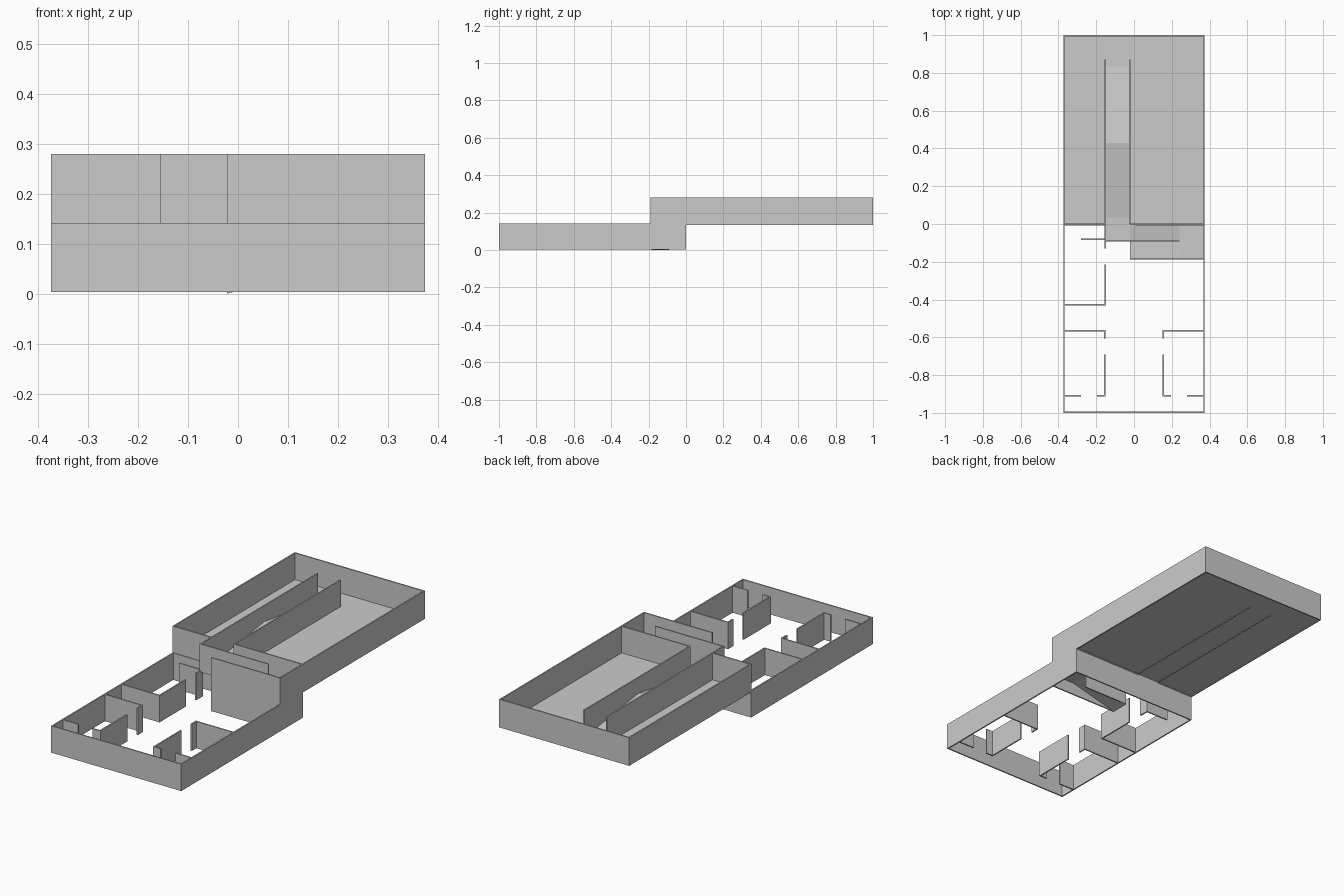
import bpy, bmesh

if "Cube" in bpy.data.objects:
    bpy.data.objects.remove(bpy.data.objects["Cube"])

T = 0.007             # wall thickness
LOW = (0.003, 0.142)  # lower storey height range
UP = (0.134, 0.28)    # upper storey height range
FULL = (0.003, 0.28)


def new_object(name, bm):
    bmesh.ops.recalc_face_normals(bm, faces=bm.faces)
    mesh = bpy.data.meshes.new(name)
    bm.to_mesh(mesh)
    bm.free()
    ob = bpy.data.objects.new(name, mesh)
    bpy.context.collection.objects.link(ob)
    return ob


def box(name, x0, x1, y0, y1, z0, z1):
    bm = bmesh.new()
    bmesh.ops.create_cube(bm, size=1)
    for v in bm.verts:
        v.co = (x1 if v.co.x > 0 else x0,
                y1 if v.co.y > 0 else y0,
                z1 if v.co.z > 0 else z0)
    return new_object(name, bm)


def wall_x(name, x0, x1, y, zr):
    # wall running along x, centred on y
    return box(name, x0, x1, y - T / 2, y + T / 2, *zr)


def wall_y(name, x, y0, y1, zr):
    return box(name, x - T / 2, x + T / 2, y0, y1, *zr)


def prism(name, profile, axis, a, b):
    # extrude a profile (u, z) along the axis from a to b
    bm = bmesh.new()
    def place(u, z, w):
        return (w, u, z) if axis == 'x' else (u, w, z)
    face = bm.faces.new([bm.verts.new(place(u, z, a)) for u, z in profile])
    ext = bmesh.ops.extrude_face_region(bm, geom=[face])
    for g in ext['geom']:
        if isinstance(g, bmesh.types.BMVert):
            if axis == 'x':
                g.co.x = b
            else:
                g.co.y = b
    return new_object(name, bm)


W = 0.3705            # outer wall centre line
XL, XR = -0.152, -0.022   # corridor side walls
H = T / 2

# Lower storey shell
wall_x("lower_front_wall", -W - H, W + H, -1 + H, LOW)
wall_x("lower_back_wall", -W - H, W + H, -H, LOW)
for s, side in ((-1, "left"), (1, "right")):
    wall_y(f"lower_{side}_wall", s * W, -1, 0, LOW)
    # Mirrored front rooms with door gaps
    def span(a, b):
        return sorted((s * a, s * b))
    wall_x(f"{side}_room_back", *span(0.152, W), -0.565, LOW)
    wall_y(f"{side}_room_door_stub", s * 0.155, -0.605, -0.565 + H, LOW)
    wall_y(f"{side}_room_inner", s * 0.155, -0.91 - H, -0.69, LOW)
    wall_x(f"{side}_room_front_inner", *span(0.155, 0.195), -0.91, LOW)
    wall_x(f"{side}_room_front_outer", *span(0.28, W), -0.91, LOW)

# Lower rear left room
wall_x("rear_room_front", -W, XL + H, -0.428, LOW)
wall_y("rear_room_inner", XL, -0.43, -0.215, LOW)
wall_y("rear_room_stub", XL, -0.13, -0.077, LOW)
wall_x("rear_room_back", -0.28, XL + H, -0.08, LOW)

# Upper storey shell
wall_x("upper_back_wall", -W - H, W + H, 1 - H, UP)
wall_y("upper_left_wall", -W, -H, 1, UP)
wall_y("upper_right_wall", W, -0.19, 1, UP)
wall_x("upper_left_front_wall", -W - H, XL, 0, UP)
wall_x("upper_right_front_wall", XR, W, 0, UP)
wall_y("corridor_left_wall", XL, -0.09 - H, 0.87, UP)
wall_y("corridor_right_wall", XR, 0, 0.87, UP)
box("upper_floor", -W, W, 0, 1 - H, 0.138, 0.142)

# Stairwell walls
wall_x("stair_front_wall", XR, W + H, -0.185, FULL)
wall_x("stair_middle_wall", XR, 0.24, -0.09, FULL)
wall_x("stair_head_wall", XL, XR, -0.09, UP)

# Two sloped flights and their landings
t = 0.004
prism("lower_flight", [(XR, 0), (0.24, 0.07 - t), (0.24, 0.07), (XR, t)],
      'y', -0.185, -0.09)
box("half_landing", 0.24, W, -0.185, 0, 0.07 - t, 0.07)
prism("upper_flight", [(0.24, 0.07 - t), (XR, 0.138), (XR, 0.142), (0.24, 0.07)],
      'y', -0.09, 0)
box("top_landing", XL, XR, -0.09, 0.0, 0.138, 0.142)

# Ridged ramp in the corridor
prism("corridor_ramp", [(0.025, 0.141), (0.84, 0.141), (0.43, 0.198)], 'x', XL, XR)
